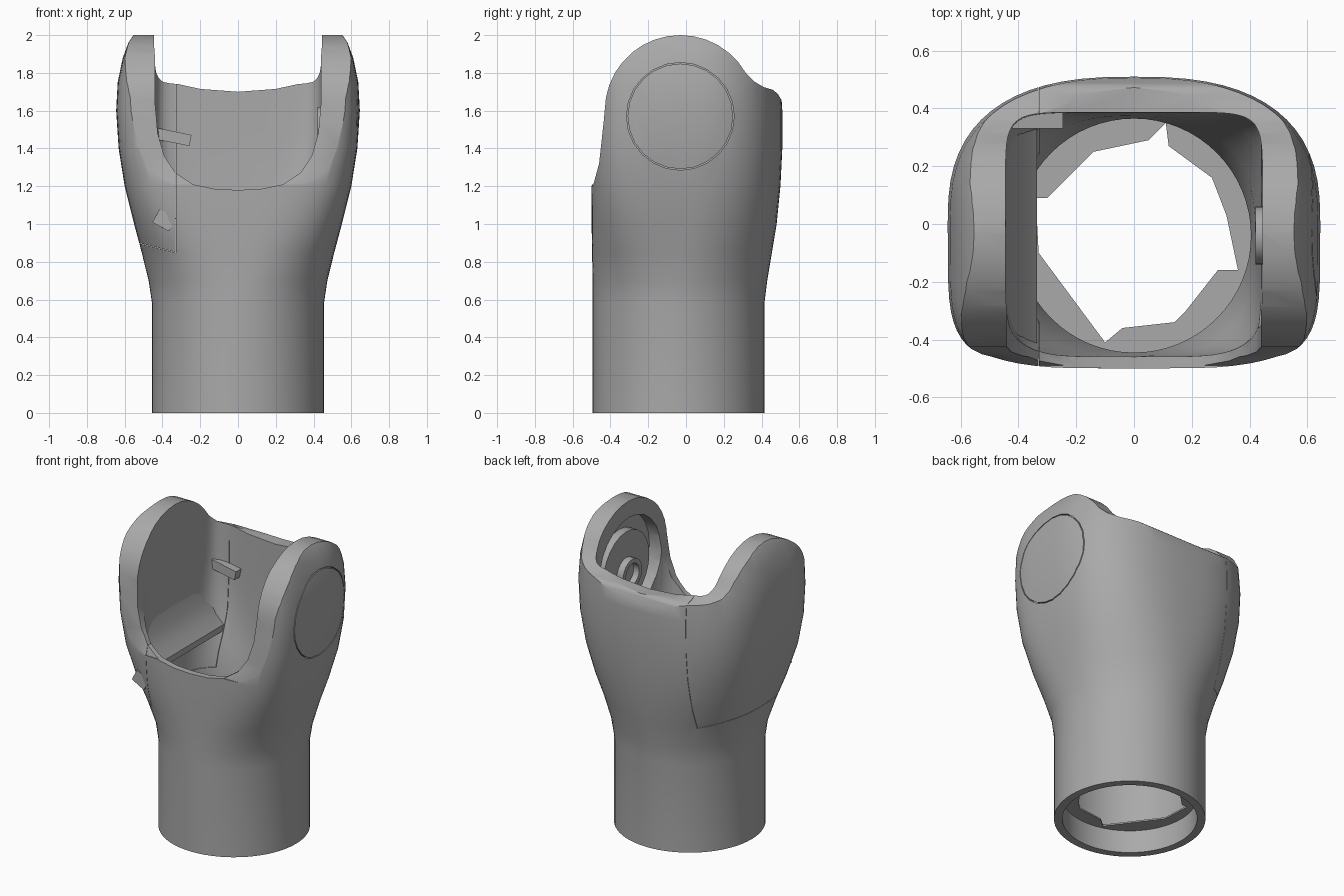
import bpy, bmesh, math
from mathutils import Matrix, Vector

if "Cube" in bpy.data.objects:
    bpy.data.objects.remove(bpy.data.objects["Cube"])

grey = bpy.data.materials.new("mid grey")
grey.use_nodes = True
grey.diffuse_color = (0.4, 0.4, 0.4, 1)
grey.node_tree.nodes["Principled BSDF"].inputs["Base Color"].default_value = (0.4, 0.4, 0.4, 1)


def finish(name, bm):
    bmesh.ops.recalc_face_normals(bm, faces=bm.faces)
    me = bpy.data.meshes.new(name)
    bm.to_mesh(me)
    bm.free()
    me.materials.append(grey)
    ob = bpy.data.objects.new(name, me)
    bpy.context.collection.objects.link(ob)
    return ob


def loft(name, rings, n=64):
    """Stack rings of (z, half width, front y, back y, front power, back power)."""
    bm = bmesh.new()
    loops = []
    for z, w, yf, yb, pf, pb in rings:
        mid = (yf + yb) / 2
        loop = []
        for i in range(n):
            a = math.tau * i / n
            c, s = math.cos(a), math.sin(a)
            p = 2 / (pb if s > 0 else pf)
            x = w * math.copysign(abs(c) ** p, c)
            y = mid + (yb - mid) * math.copysign(abs(s) ** p, s)
            loop.append(bm.verts.new((x, y, z)))
        loops.append(loop)
    for a, b in zip(loops, loops[1:]):
        for i in range(n):
            j = (i + 1) % n
            bm.faces.new((a[i], a[j], b[j], b[i]))
    bm.faces.new(loops[0])
    bm.faces.new(loops[-1])
    return finish(name, bm)


def prism(name, points, to_3d, depth):
    """Extrude a flat outline by a depth vector."""
    bm = bmesh.new()
    f = bm.faces.new([bm.verts.new(to_3d(u, v)) for u, v in points])
    g = bmesh.ops.extrude_face_region(bm, geom=[f])["geom"]
    bmesh.ops.translate(bm, vec=depth, verts=[v for v in g if isinstance(v, bmesh.types.BMVert)])
    return finish(name, bm)


def box(name, centre, size, rot=0):
    bm = bmesh.new()
    m = Matrix.Translation(centre) @ Matrix.Rotation(rot, 4, 'Y') @ Matrix.Diagonal((*size, 1))
    bmesh.ops.create_cube(bm, size=1, matrix=m)
    return finish(name, bm)


def side_disc(name, x0, x1, y, z, r, n=24):
    """Cylinder lying along x."""
    pts = [(y + r * math.cos(math.tau * i / n), z + r * math.sin(math.tau * i / n)) for i in range(n)]
    return prism(name, pts, lambda u, v: (x0, u, v), Vector((x1 - x0, 0, 0)))


def carve(ob, cutter, op='DIFFERENCE'):
    m = ob.modifiers.new("cut", 'BOOLEAN')
    m.operation, m.object, m.solver = op, cutter, 'EXACT'
    bpy.context.view_layer.objects.active = ob
    bpy.ops.object.modifier_apply(modifier=m.name)
    bpy.data.objects.remove(cutter)


# Outer body: round neck flaring into a boxy fork
body = loft("fork_body", [
    (0, .455, -.495, .415, 2, 2), (.58, .455, -.495, .415, 2, 2),
    (.7, .473, -.495, .43, 2.1, 2), (.85, .51, -.497, .455, 2.6, 2.1),
    (1.0, .55, -.5, .48, 3.4, 2.3), (1.2, .6, -.5, .5, 4.5, 2.5),
    (1.4, .632, -.5, .51, 5, 2.6), (1.6, .645, -.5, .51, 5, 2.6),
    (1.75, .637, -.5, .5, 5, 2.6), (1.88, .61, -.5, .48, 5, 2.6),
    (1.96, .58, -.5, .47, 5, 2.6), (2.02, .54, -.5, .46, 5, 2.6)])

# Side outline: round lobes in front, low wall behind
arc = [math.radians(a) for a in range(170, 29, -10)]
outline = [(-.6, -.1), (-.6, 1.21), (-.49, 1.21), (-.46, 1.32), (-.435, 1.55)]
outline += [(-.03 + .4 * math.cos(a), 1.6 + .4 * math.sin(a)) for a in arc]
outline += [(.36, 1.755), (.41, 1.725), (.46, 1.71), (.485, 1.69), (.6, 1.5), (.6, -.1)]
carve(body, prism("outline", outline, lambda u, v: (-1, u, v), Vector((2, 0, 0))), 'INTERSECT')

# Hollow inside
carve(body, loft("cavity", [
    (-.1, .405, -.445, .365, 2, 2), (.7, .405, -.445, .365, 2, 2),
    (.95, .42, -.455, .375, 3, 2.6), (1.2, .44, -.46, .385, 5, 5),
    (1.5, .445, -.46, .385, 6, 8), (2.2, .445, -.46, .39, 6, 9)]))

# Shallow dip along the top of the back wall
dip = [(-.42, 1.9), (-.36, 1.75), (-.2, 1.715), (0, 1.7), (.2, 1.715), (.36, 1.75), (.42, 1.9)]
carve(body, prism("dip", dip, lambda u, v: (u, .3, v), Vector((0, .4, 0))))

# U-shaped front opening
u_half = [(.0, 1.18), (.12, 1.185), (.24, 1.21), (.33, 1.27), (.39, 1.36), (.425, 1.48), (.44, 1.65), (.44, 2.2)]
u_shape = u_half + [(-x, z) for x, z in reversed(u_half[1:])]
carve(body, prism("opening", u_shape, lambda u, v: (u, -.8, v), Vector((0, .8, 0))))

# Pocket inside the left lobe, pin hole, and groove outlining the round cap
carve(body, side_disc("pocket", .3, .52, -.04, 1.57, .32))
carve(body, side_disc("pin_hole", .6, .8, .32, 1.57, .02, 6))
groove = side_disc("groove", .59, .8, -.03, 1.57, .285)
carve(groove, side_disc("groove_core", .5, .9, -.03, 1.57, .279))
carve(body, groove)

# Fine seam around the right cover
carve(body, box("seam", (-.33, 0, 1.5), (.002, 1.2, 1.3)))
carve(body, box("seam_low", (-.53, 0, .9), (.42, 1.2, .002), math.radians(14)))

# Sloping floor inside the right cover
floor = [(-.45, 1.38), (-.425, 1.25), (-.38, 1.16), (-.335, 1.1), (-.335, 1.06), (-.45, 1.16)]
prism("cover_floor", floor, lambda u, v: (u, -.43, v), Vector((0, .76, 0)))

# Plate and boss inside the left lobe
side_disc("inner_plate", .465, .53, -.04, 1.55, .24)
boss = side_disc("inner_boss", .42, .49, -.04, 1.52, .1)
carve(boss, side_disc("boss_hole", .4, .46, -.04, 1.52, .07))

# Clips along the seam
box("back_clip", (-.34, .36, 1.46), (.18, .06, .06), .2)
box("front_clip", (-.39, -.445, 1.02), (.1, .04, .08), .5)

# Ledge in the foot with a ragged hole
ledge = loft("neck_ledge", [(.15, .42, -.46, .38, 2, 2), (.16, .42, -.46, .38, 2, 2)])
ragged = [(.11, .35), (.12, .27), (.27, .16), (.32, .03), (.36, -.16), (.29, -.16), (.18, -.3),
          (.14, -.34), (-.04, -.36), (-.1, -.41), (-.33, -.1), (-.34, .09), (-.3, .09),
          (-.14, .25), (.05, .29)]
carve(ledge, prism("ragged", ragged, lambda u, v: (u, v, 0), Vector((0, 0, .4))))

# Smooth shading with crisp edges
bpy.ops.object.select_all(action='DESELECT')
for ob in bpy.context.scene.objects:
    if ob.type == 'MESH':
        ob.select_set(True)
        bpy.context.view_layer.objects.active = ob
bpy.ops.object.shade_smooth_by_angle(angle=math.radians(30))
